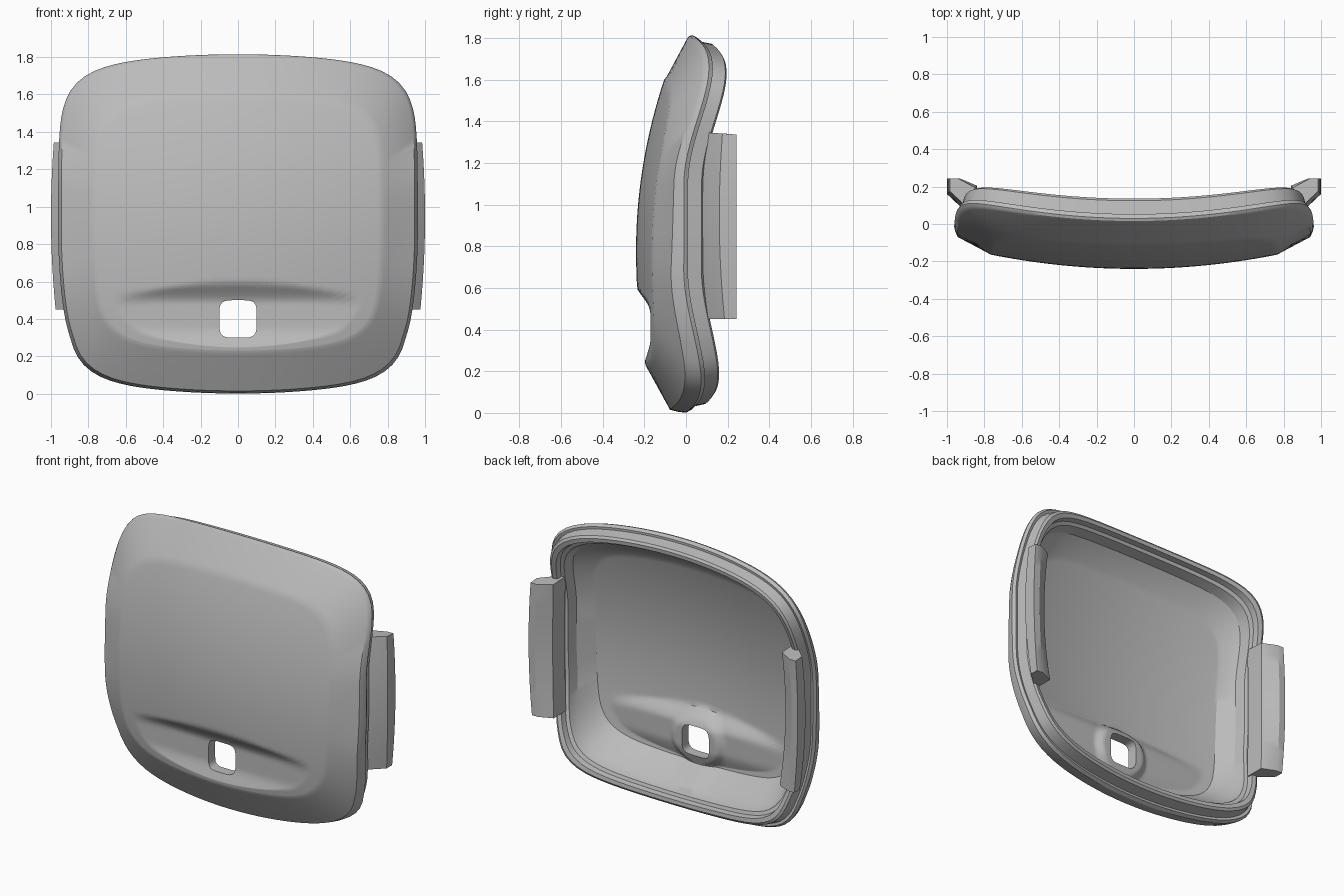
import bpy, bmesh, math

cube = bpy.data.objects.get("Cube")
if cube:
    bpy.data.objects.remove(cube)

SEGMENTS, PANEL_RINGS = 144, 40
grey = bpy.data.materials.new("plain_grey")
grey.use_nodes = True
grey.diffuse_color = (0.5, 0.5, 0.5, 1)
grey.node_tree.nodes["Principled BSDF"].inputs["Base Color"].default_value = (0.5, 0.5, 0.5, 1)


def smooth(lo, hi, v):
    t = min(1, max(0, (v - lo) / (hi - lo)))
    return t * t * (3 - 2 * t)


def rounded_square(n):
    """Unit rounded square as a loop of points."""
    pts = []
    for i in range(SEGMENTS):
        t = math.tau * i / SEGMENTS
        c, s = math.cos(t), math.sin(t)
        r = (abs(c) ** n + abs(s) ** n) ** (-1 / n)
        pts.append((r * c, r * s))
    return pts


def outline(a, b, cz):
    """Rounded square with bowed edges, narrowing toward the bottom."""
    pts = []
    for u, v in rounded_square(7):
        z = cz + b * v * (1 - 0.1 * u * u)
        drop = min(0.6, max(0, 0.9 - z))
        pts.append((a * u * (1 - 0.013 * v * v) * (1 - 0.12 * drop * drop), z))
    return pts


def front_y(x, z):
    """Bowed front panel cut by a straight grip hollow near the bottom."""
    bowed = 0.13 * x * x - 0.24 + (0.2 if z > 0.78 else 0.15) * (z - 0.78) ** 2
    hollow = -0.17 - 0.08 * smooth(0.48, 0.64, z) - 0.035 * (1 - smooth(0.2, 0.36, z))
    return max(bowed, hollow)


def back_y(x, z):
    """Inner panel surface with a raised boss around the hole."""
    boss = 1 - smooth(0.15, 0.21, math.hypot(x, z - 0.4))
    return front_y(x, z) + 0.04 + 0.03 * boss


def seam_y(x, z):
    """The seam sweeps back toward the top and bottom corners."""
    sweep = 0.16 if z > 0.9 else 0.13
    return 0.13 * x * x - 0.11 + sweep * smooth(0.2, 0.9, abs(z - 0.9))


def make_object(name, rings, closed):
    """Skin a series of loops; either join last to first or cap the ends."""
    bm = bmesh.new()
    loops = [[bm.verts.new(p) for p in ring] for ring in rings]
    pairs = list(zip(loops, loops[1:]))
    if closed:
        pairs.append((loops[-1], loops[0]))
    else:
        bm.faces.new(loops[0])
        bm.faces.new(loops[-1])
    for p, q in pairs:
        for i in range(len(p)):
            j = (i + 1) % len(p)
            bm.faces.new((p[i], p[j], q[j], q[i]))
    bmesh.ops.recalc_face_normals(bm, faces=bm.faces)
    mesh = bpy.data.meshes.new(name)
    bm.to_mesh(mesh)
    bm.free()
    mesh.materials.append(grey)
    obj = bpy.data.objects.new(name, mesh)
    bpy.context.collection.objects.link(obj)
    bpy.ops.object.select_all(action="DESELECT")
    obj.select_set(True)
    bpy.context.view_layer.objects.active = obj
    bpy.ops.object.shade_smooth_by_angle(angle=math.radians(30))


def panel_rings(edge, depth):
    """Loops from the hole out to the panel edge."""
    hole = [(0.1 * u, 0.4 + 0.1 * v) for u, v in rounded_square(4.5)]
    rings = []
    for k in range(PANEL_RINGS + 1):
        t = (k / PANEL_RINGS) ** 1.2
        ring = []
        for (hx, hz), (ex, ez) in zip(hole, edge):
            x, z = hx + (ex - hx) * t, hz + (ez - hz) * t
            ring.append((x, depth(x, z), z))
        rings.append(ring)
    return rings


def rim_ring(a, b, offset, tilt=0):
    return [(x, seam_y(x, z) + offset + tilt * (z - 0.9), z)
            for x, z in outline(a, b, 0.908)]


# Shell: front panel, chamfer, side, stepped rim, inner wall, inner panel
rings = panel_rings(outline(0.77, 0.685, 0.915), front_y)
rings.append([(x, front_y(x, z) + 0.008, z) for x, z in outline(0.79, 0.705, 0.913)])
rings += [
    rim_ring(0.945, 0.893, -0.07, 0.03),
    rim_ring(0.957, 0.903, -0.045, 0.012),
    rim_ring(0.962, 0.907, -0.02),
    rim_ring(0.95, 0.895, 0.003),
    rim_ring(0.935, 0.88, 0.003),
    rim_ring(0.92, 0.865, 0.075),
    rim_ring(0.905, 0.85, 0.087),
    rim_ring(0.88, 0.825, 0.087),
    rim_ring(0.875, 0.82, 0.05),
    rim_ring(0.855, 0.8, 0.045),
    rim_ring(0.84, 0.785, -0.02),
]
rings += reversed(panel_rings(outline(0.755, 0.675, 0.915), back_y))
make_object("cover_shell", rings, True)

# Side clips: flared bars following the curve of the rim
profile = [(0.865, 0.05), (0.92, 0.085), (1.0, 0.16), (1.0, 0.243),
           (0.955, 0.243), (0.865, 0.18)]
for name, side in (("left_clip", 1), ("right_clip", -1)):
    sections = []
    for k in range(13):
        z = 0.45 + 0.89 * k / 12
        bow = (z - 0.95) ** 2
        sections.append([(side * (x - 0.1 * bow),
                          y + (0.1 * bow if y < 0.24 else 0),
                          z + (0.06 * (0.2 - y) if k == 12 else 0))
                         for x, y in profile])
    make_object(name, sections, False)
